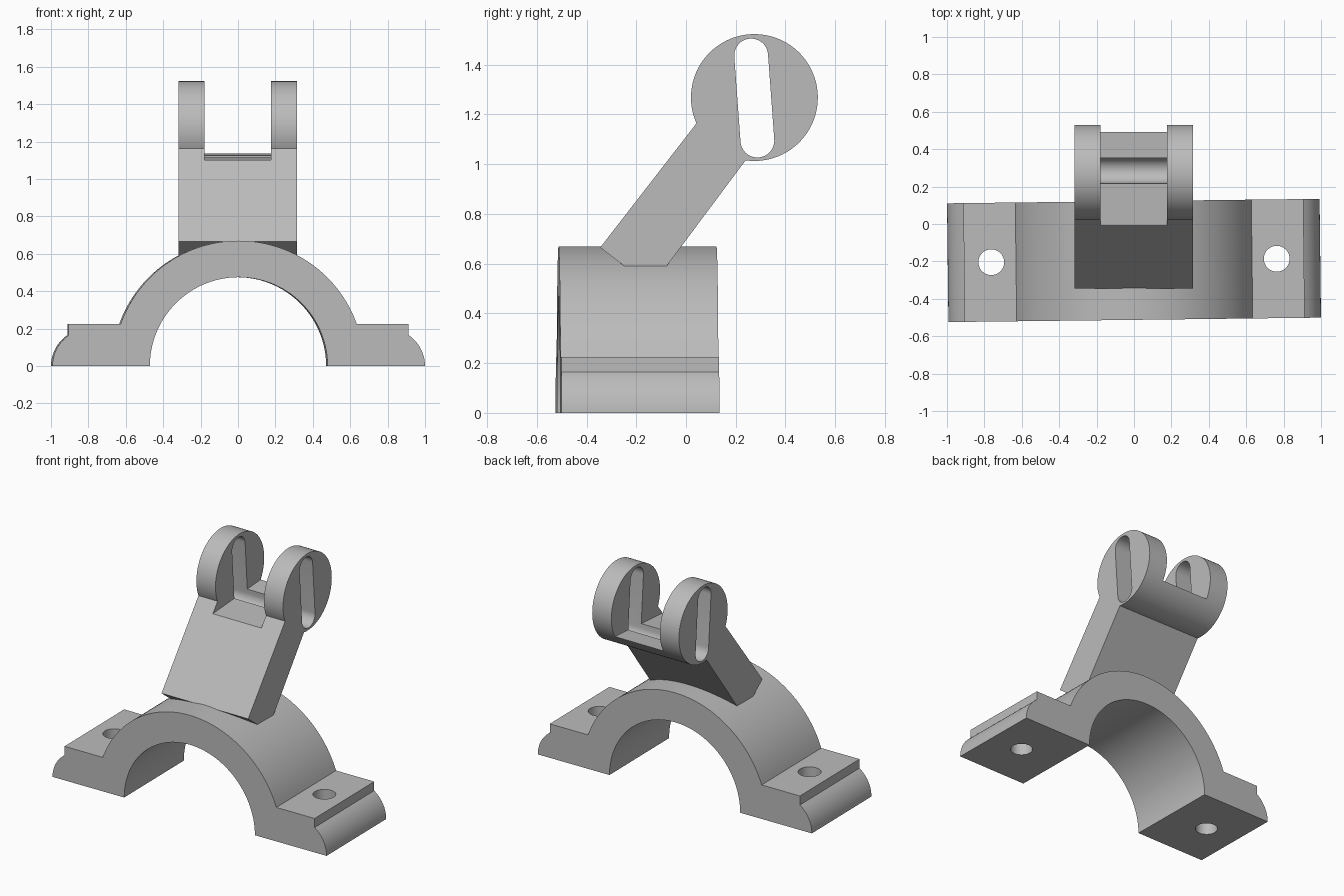
import bpy
import bmesh
from math import sin, cos, radians, sqrt, asin, acos, degrees
from mathutils import Matrix

if "Cube" in bpy.data.objects:
    bpy.data.objects.remove(bpy.data.objects["Cube"], do_unlink=True)

grey = bpy.data.materials.new("light grey")
grey.use_nodes = True
colour = (0.5, 0.5, 0.5, 1)
grey.diffuse_color = colour
grey.node_tree.nodes["Principled BSDF"].inputs["Base Color"].default_value = colour


def arc(cx, cy, r, start, end, n):
    """Points on an arc, angles in degrees."""
    angles = [radians(start + (end - start) * i / n) for i in range(n + 1)]
    return [(cx + r * cos(a), cy + r * sin(a)) for a in angles]


def prism(name, outline, low, high, place):
    """Extrude a 2D outline; place maps (u, v, depth) to (x, y, z)."""
    bm = bmesh.new()
    face = bm.faces.new([bm.verts.new(place(u, v, low)) for u, v in outline])
    grown = bmesh.ops.extrude_face_region(bm, geom=[face])["geom"]
    for v in [g for g in grown if isinstance(g, bmesh.types.BMVert)]:
        i = v.co - face.verts[0].co
        v.co += type(i)(place(0, 0, high)) - type(i)(place(0, 0, low))
    bmesh.ops.recalc_face_normals(bm, faces=bm.faces)
    mesh = bpy.data.meshes.new(name)
    bm.to_mesh(mesh)
    bm.free()
    mesh.materials.append(grey)
    obj = bpy.data.objects.new(name, mesh)
    bpy.context.collection.objects.link(obj)
    return obj


def activate(obj):
    bpy.ops.object.select_all(action="DESELECT")
    obj.select_set(True)
    bpy.context.view_layer.objects.active = obj


def cut(obj, cutter):
    """Subtract the cutter and delete it."""
    cutter.hide_render = True
    mod = obj.modifiers.new("cut", "BOOLEAN")
    mod.operation = "DIFFERENCE"
    mod.solver = "EXACT"
    mod.object = cutter
    activate(obj)
    bpy.ops.object.modifier_apply(modifier=mod.name)
    bpy.data.objects.remove(cutter, do_unlink=True)


def along_x(u, v, d):
    return (d, u, v)


def along_y(u, v, d):
    return (u, d, v)


def along_z(u, v, d):
    return (u, v, d)


# Saddle clamp: half ring with a rounded-end flange on each side
outer, inner, flange = 0.67, 0.475, 0.225
meet = degrees(asin(flange / outer))
lip = degrees(acos(0.113 / 0.2))
side = arc(0.796, 0, 0.2, 0, lip, 10) + [(0.909, flange)]
outline = side + arc(0, 0, outer, meet, 180 - meet, 64)
outline += [(-x, z) for x, z in reversed(side)]
outline += arc(0, 0, inner, 180, 0, 72)
clamp = prism("saddle_clamp", outline, -0.3175, 0.3175, along_y)

# Bolt holes
for x in (-0.763, 0.763):
    hole = arc(x, 0, 0.069, 0, 352.5, 47)
    cut(clamp, prism("bolt_hole_cutter", hole, -0.1, 0.4, along_z))
clamp.data.transform(Matrix.Translation((0, -0.195, 0)) @ Matrix.Rotation(0.012, 4, "Z"))

# Leaning arm with a round head
arm_outline = [(-0.345, 0.665), (-0.14, 0.507)] + arc(0.275, 1.268, 0.255, -98, 204, 96)
arm = prism("forked_arm", arm_outline, -0.319, 0.316, along_x)

# Gap between the two fork ears, with a slightly tilted floor
gap = [(-0.3, 1.08), (0.8, 1.157), (0.7, 1.8), (-0.3, 1.8)]
cut(arm, prism("gap_cutter", gap, -0.179, 0.176, along_x))

# Long slot through both ears, leaving a groove in the floor
slot = arc(0.262, 1.437, 0.068, 4, 184, 24) + arc(0.287, 1.095, 0.068, 184, 364, 24)
cut(arm, prism("slot_cutter", slot, -0.6, 0.6, along_x))

for obj in (clamp, arm):
    activate(obj)
    bpy.ops.object.shade_smooth_by_angle(angle=radians(25))
